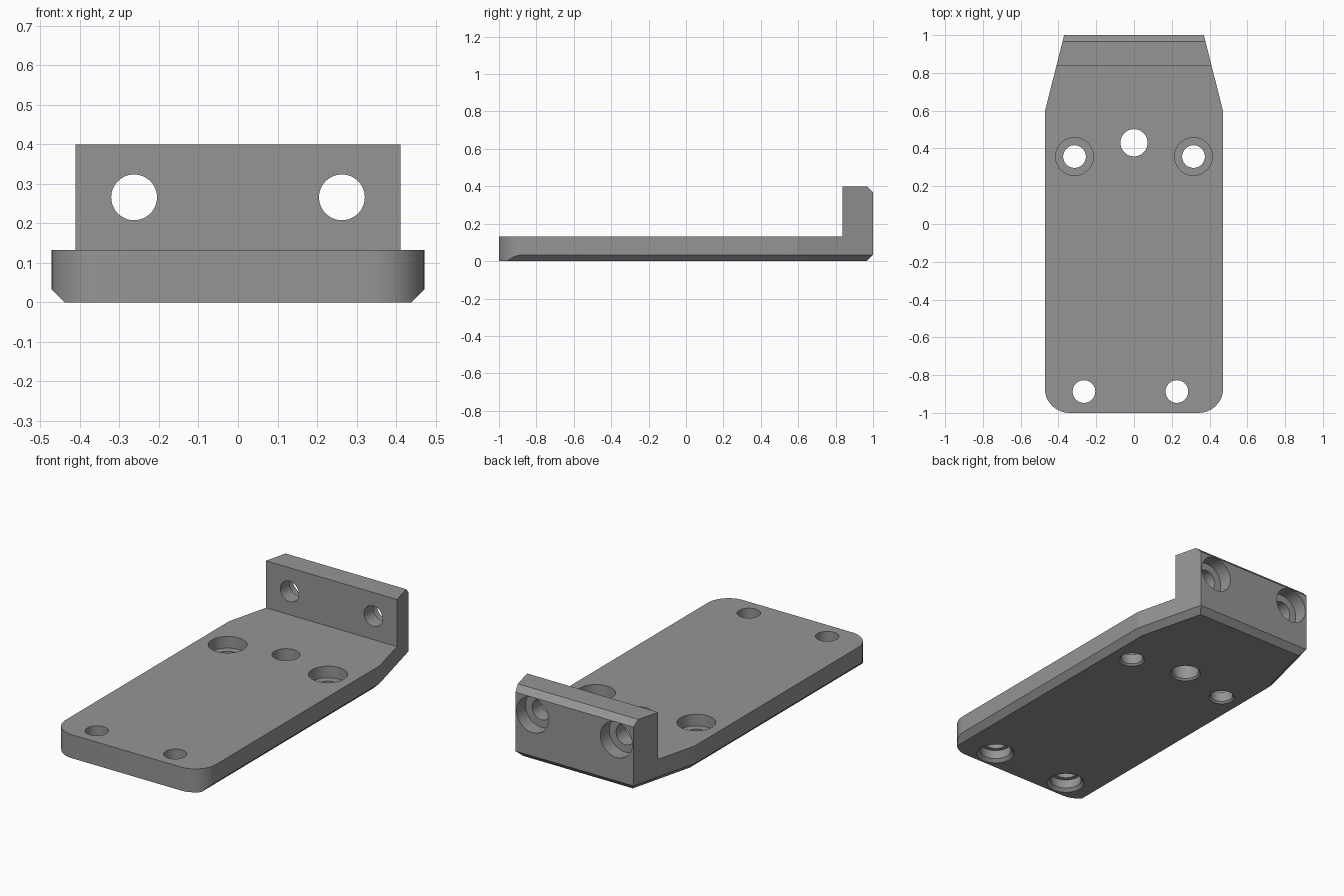
import bpy, bmesh, math
from mathutils import Vector, Matrix

if "Cube" in bpy.data.objects:
    bpy.data.objects.remove(bpy.data.objects["Cube"])

HALF_W, TAIL_W, TAPER_Y = 0.472, 0.37, 0.595   # half widths and start of taper
PLATE_T, WALL_H, WALL_Y = 0.133, 0.4, 0.837    # plate thickness, wall height and inner face
CORNER, CHAMFER = 0.13, 0.033
SEG = 48

grey = bpy.data.materials.new("grey_metal")
grey.diffuse_color = (0.3, 0.3, 0.3, 1)
grey.use_nodes = True
grey.node_tree.nodes["Principled BSDF"].inputs["Base Color"].default_value = grey.diffuse_color


def make_object(name, bm):
    bmesh.ops.recalc_face_normals(bm, faces=bm.faces[:])
    mesh = bpy.data.meshes.new(name)
    bm.to_mesh(mesh)
    bm.free()
    mesh.materials.append(grey)
    obj = bpy.data.objects.new(name, mesh)
    bpy.context.collection.objects.link(obj)
    return obj


def slice_off(bm, point, normal):
    """Cut the convex solid with a plane and cap the cut."""
    cut = bmesh.ops.bisect_plane(bm, geom=bm.verts[:] + bm.edges[:] + bm.faces[:],
                                 dist=1e-6, plane_co=point, plane_no=normal,
                                 clear_outer=True)
    edges = [e for e in bm.edges if e.is_boundary]
    if edges:
        bmesh.ops.contextual_create(bm, geom=edges)


def revolve(name, profile, origin, axis):
    """Round cutter: profile of (radius, distance along axis) pairs."""
    bm = bmesh.new()
    rings = [[bm.verts.new((r * math.cos(2 * math.pi * i / SEG),
                            r * math.sin(2 * math.pi * i / SEG), t))
              for i in range(SEG)] for r, t in profile]
    for a, b in zip(rings, rings[1:]):
        for i in range(SEG):
            j = (i + 1) % SEG
            bm.faces.new((a[i], a[j], b[j], b[i]))
    bm.faces.new(rings[0])
    bm.faces.new(rings[-1])
    turn = Vector((0, 0, 1)).rotation_difference(Vector(axis)).to_matrix().to_4x4()
    bm.transform(Matrix.Translation(origin) @ turn)
    return make_object(name, bm)


# Outline: tapered tail, rounded front corners
right = [(TAIL_W, 1.0), (HALF_W, TAPER_Y)]
for i in range(13):
    a = -math.pi / 2 * i / 12
    right.append((HALF_W - CORNER + CORNER * math.cos(a),
                  -1 + CORNER + CORNER * math.sin(a)))
outline = right + [(-x, y) for x, y in reversed(right)]

bm = bmesh.new()
base = bm.faces.new([bm.verts.new((x, y, 0)) for x, y in outline])
up = bmesh.ops.extrude_face_region(bm, geom=[base])["geom"]
bmesh.ops.translate(bm, vec=(0, 0, WALL_H),
                    verts=[v for v in up if isinstance(v, bmesh.types.BMVert)])
bmesh.ops.recalc_face_normals(bm, faces=bm.faces[:])

# Chamfers under the sides, the tapers and the back, and on top of the back wall
taper = Vector((1 - TAPER_Y, HALF_W - TAIL_W, 0)).normalized()
for s in (-1, 1):
    slice_off(bm, (s * HALF_W, 0, CHAMFER), (s, 0, -1))
    slice_off(bm, (s * HALF_W, TAPER_Y, CHAMFER), (s * taper.x, taper.y, -1))
slice_off(bm, (0, 1, CHAMFER), (0, 1, -1))
slice_off(bm, (0, 1, WALL_H - CHAMFER), (0, 1, 1))
bracket = make_object("mounting_bracket", bm)

# Space above the plate, in front of the wall
bm = bmesh.new()
bmesh.ops.create_cube(bm, size=1)
bmesh.ops.scale(bm, vec=(2, WALL_Y + 2, 1), verts=bm.verts[:])
bmesh.ops.translate(bm, vec=(0, (WALL_Y - 2) / 2, PLATE_T + 0.5), verts=bm.verts[:])
cutters = [make_object("clearance_cutter", bm)]

# Front holes, counterbored and chamfered from below
for x in (-0.265, 0.227):
    cutters.append(revolve("front_hole_cutter",
        [(0.117, -0.017), (0.083, 0.017), (0.083, 0.067), (0.06, 0.067), (0.06, 0.2)],
        (x, -0.887, 0), (0, 0, 1)))
# Middle pair, counterbored from above
for x in (-0.315, 0.315):
    cutters.append(revolve("middle_hole_cutter",
        [(0.08, -0.01), (0.06, 0.01), (0.06, 0.067), (0.1, 0.067), (0.1, 0.2)],
        (x, 0.357, 0), (0, 0, 1)))
# Centre hole
cutters.append(revolve("centre_hole_cutter",
    [(0.092, -0.01), (0.072, 0.01), (0.072, 0.2)], (0, 0.43, 0), (0, 0, 1)))
# Wall holes, counterbored from the back
for x in (-0.263, 0.263):
    cutters.append(revolve("wall_hole_cutter",
        [(0.1, -0.05), (0.1, 0.08), (0.058, 0.08), (0.058, 0.25)],
        (x, 1, 0.266), (0, -1, 0)))

bpy.context.view_layer.objects.active = bracket
bracket.select_set(True)
for c in cutters:
    mod = bracket.modifiers.new(c.name, "BOOLEAN")
    mod.operation, mod.solver, mod.object = "DIFFERENCE", "EXACT", c
    bpy.ops.object.modifier_apply(modifier=mod.name)
for c in cutters:
    bpy.data.objects.remove(c)

bpy.ops.object.shade_smooth_by_angle(angle=math.radians(11))
